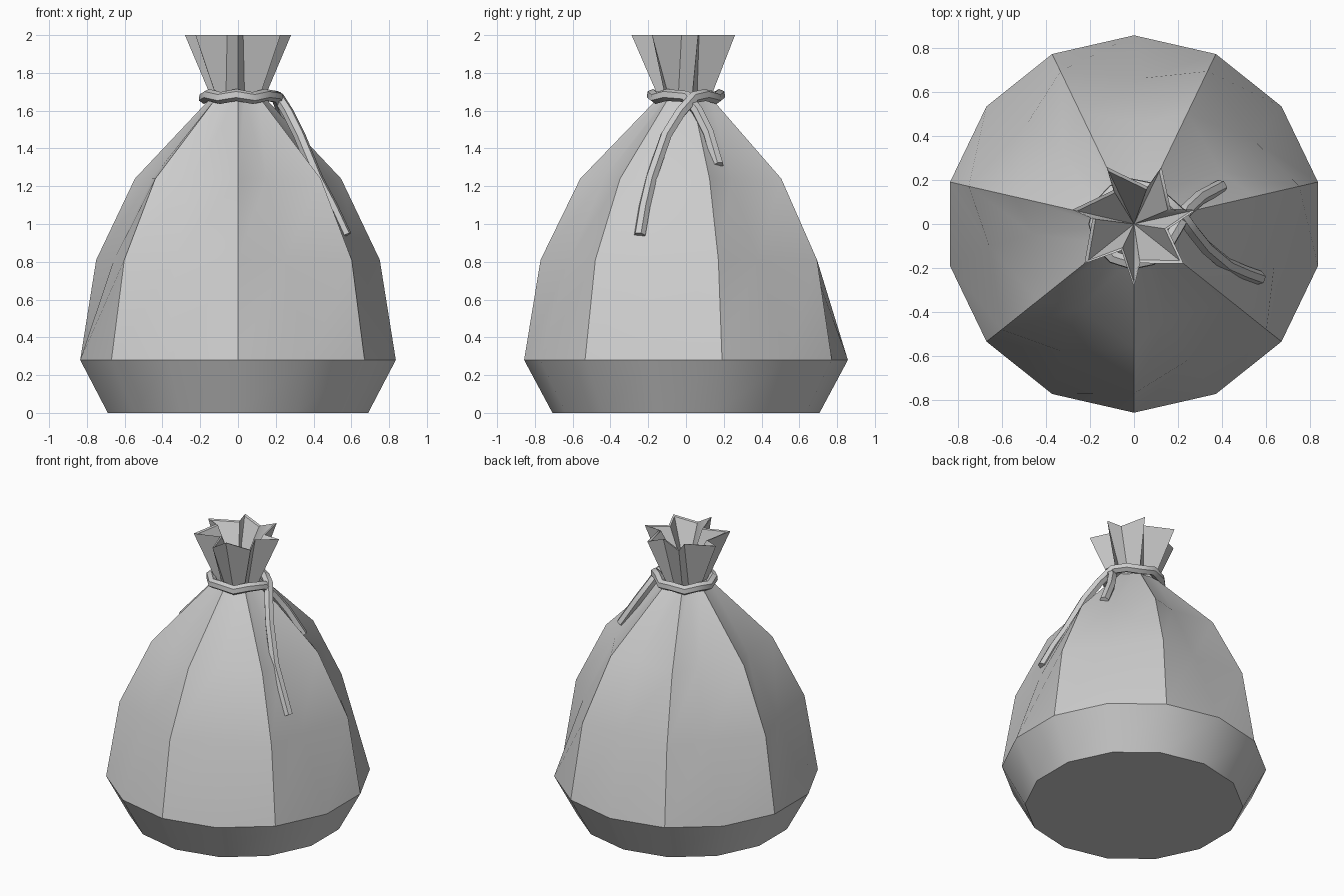
import bpy, bmesh, math

if "Cube" in bpy.data.objects:
    bpy.data.objects.remove(bpy.data.objects["Cube"])

PLEATS = 7


def polar(r, deg, z):
    a = math.radians(deg)
    return (r * math.cos(a), r * math.sin(a), z)


def smooth(obj, angle):
    bpy.ops.object.select_all(action='DESELECT')
    obj.select_set(True)
    bpy.context.view_layer.objects.active = obj
    bpy.ops.object.shade_smooth_by_angle(angle=math.radians(angle))


# Cloth bag: pleated rings (height, ridge radius, valley radius, valley shift)
rings = [
    (0.0, 0.707, 0.707, 0),
    (0.28, 0.857, 0.857, 0),
    (0.81, 0.77, 0.665, -4),
    (1.24, 0.56, 0.46, -7),
    (1.67, 0.145, 0.115, -8),
]
# irregular folds of the open mouth: (valley radius, valley shift)
mouth = [(0.18, -17), (0.155, 4), (0.18, -16), (0.18, -20),
         (0.18, -20), (0.19, -20), (0.133, 0)]

bm = bmesh.new()


def add_ring(z, ridge, valleys):
    verts = []
    step = 360 / PLEATS
    for k, (vr, shift) in enumerate(valleys):
        a = -90 + k * step
        verts.append(bm.verts.new(polar(ridge, a, z)))
        verts.append(bm.verts.new(polar(vr, a + step / 2 + shift, z)))
    return verts


def bridge(a, b):
    n = len(a)
    for i in range(n):
        j = (i + 1) % n
        bm.faces.new((a[i], a[j], b[j], b[i]))


loops = [add_ring(z, r, [(v, s)] * PLEATS) for z, r, v, s in rings]
loops.append(add_ring(2.0, 0.288, mouth))
# thin lip, then the inside closing to the pinched centre
loops.append(add_ring(1.995, 0.265, [(r - 0.014, s) for r, s in mouth]))
for lo, hi in zip(loops, loops[1:]):
    bridge(lo, hi)
bm.faces.new(loops[0][::-1])
centre = bm.verts.new((0, 0, 1.68))
inner = loops[-1]
for i in range(len(inner)):
    bm.faces.new((inner[i], inner[(i + 1) % len(inner)], centre))

mesh = bpy.data.meshes.new("bag")
bm.to_mesh(mesh)
bm.free()
bag = bpy.data.objects.new("bag", mesh)
bpy.context.collection.objects.link(bag)
smooth(bag, 40)


# Cord: one rope that loops the neck, crosses on the right and hangs in two tails
path = [(0.395, 0.17, 1.31), (0.30, 0.12, 1.48), (0.235, 0.06, 1.60), (0.205, 0.0, 1.675)]
for i in range(11):
    a = -35 - i * 29
    path.append(polar(0.178, a, 1.675 + 0.008 * (-1) ** i))
path += [(0.215, 0.04, 1.67), (0.265, -0.03, 1.59), (0.325, -0.105, 1.47),
         (0.42, -0.185, 1.24), (0.50, -0.22, 1.09), (0.57, -0.245, 0.94)]

curve = bpy.data.curves.new("neck_cord", 'CURVE')
curve.dimensions = '3D'
curve.bevel_depth = 0.032
curve.bevel_resolution = 1
curve.use_fill_caps = True
spline = curve.splines.new('POLY')
spline.points.add(len(path) - 1)
for p, co in zip(spline.points, path):
    p.co = (*co, 1)
cord = bpy.data.objects.new("neck_cord", curve)
bpy.context.collection.objects.link(cord)
bpy.ops.object.select_all(action='DESELECT')
cord.select_set(True)
bpy.context.view_layer.objects.active = cord
bpy.ops.object.convert(target='MESH')
smooth(bpy.context.view_layer.objects.active, 50)
